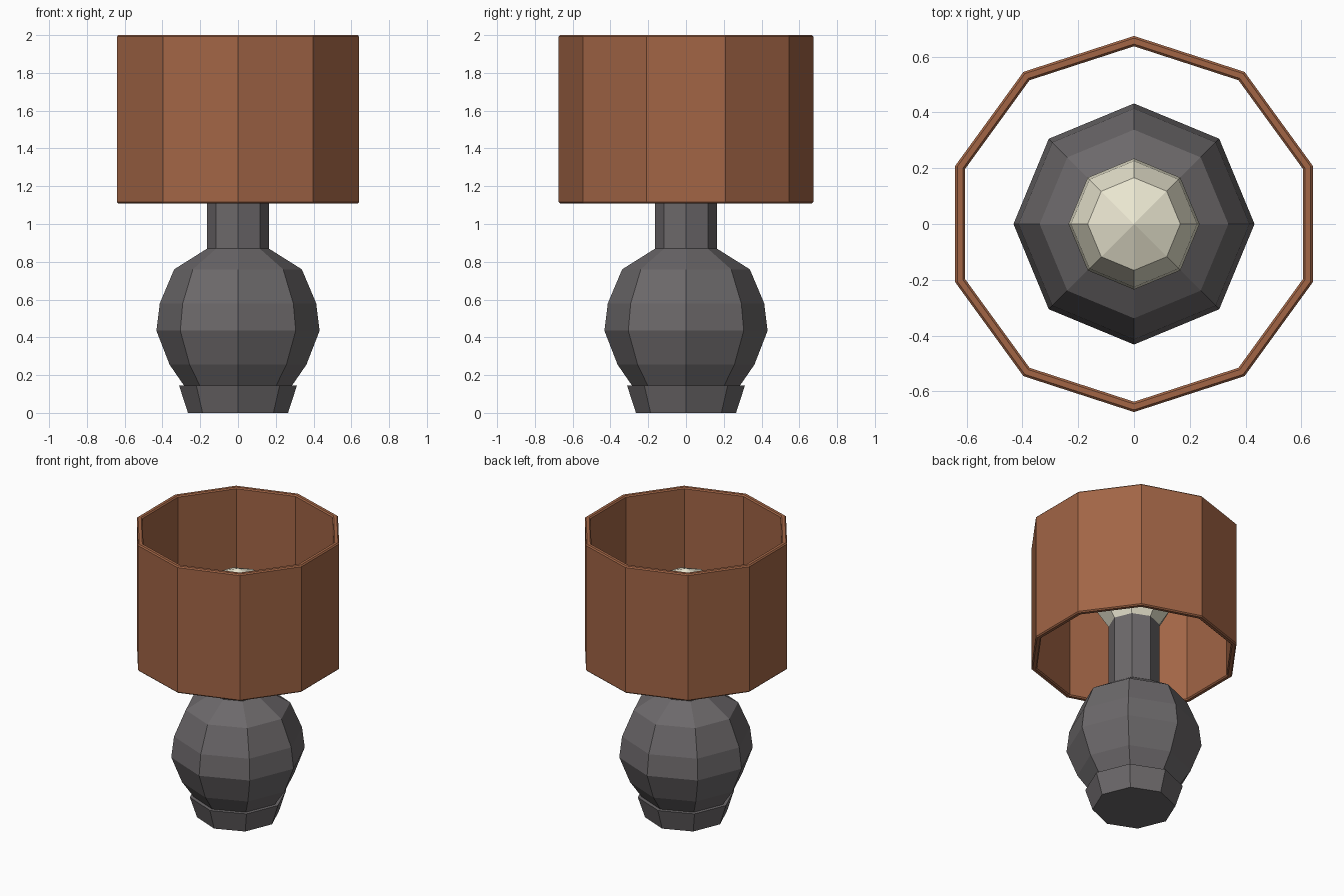
import bpy, bmesh
from math import cos, sin, tau

if "Cube" in bpy.data.objects:
    bpy.data.objects.remove(bpy.data.objects["Cube"])


def material(name, color):
    m = bpy.data.materials.new(name)
    m.diffuse_color = (*color, 1)
    m.use_nodes = True
    m.node_tree.nodes["Principled BSDF"].inputs["Base Color"].default_value = m.diffuse_color
    return m


def lathe(name, profile, sides, mat, phase=0.0, closed=False):
    """Revolve (radius, z) points around z; zero radius makes a pole."""
    bm = bmesh.new()
    rings = []
    for r, z in profile:
        if r == 0:
            rings.append([bm.verts.new((0, 0, z))] * sides)
        else:
            rings.append([bm.verts.new((r * cos(phase + tau * i / sides),
                                        r * sin(phase + tau * i / sides), z))
                          for i in range(sides)])
    pairs = list(zip(rings, rings[1:]))
    if closed:
        pairs.append((rings[-1], rings[0]))
    else:
        for ring in (rings[0], rings[-1]):
            if ring[0] is not ring[1]:
                bm.faces.new(ring)
    for a, b in pairs:
        for i in range(sides):
            j = (i + 1) % sides
            bm.faces.new(dict.fromkeys((a[i], a[j], b[j], b[i])))
    bmesh.ops.recalc_face_normals(bm, faces=bm.faces)
    mesh = bpy.data.meshes.new(name)
    bm.to_mesh(mesh)
    bm.free()
    mesh.materials.append(mat)
    ob = bpy.data.objects.new(name, mesh)
    bpy.context.collection.objects.link(ob)
    return ob


stone = material("stone", (0.15, 0.14, 0.145))
copper = material("copper", (0.36, 0.13, 0.06))
cream = material("cream", (0.82, 0.79, 0.63))

# Foot, round body and neck in one turned piece
lathe("lamp_base", [(0.265, 0), (0.312, 0.145), (0.286, 0.145), (0.362, 0.255),
                    (0.432, 0.435), (0.414, 0.58), (0.338, 0.76),
                    (0.163, 0.87), (0.163, 1.34)], 8, stone)

# Bulb sitting on the neck
lathe("bulb", [(0.163, 1.34), (0.235, 1.45), (0.226, 1.53),
               (0.166, 1.66), (0, 1.73)], 8, cream)

# Ten-sided open shade with chamfered rims
c, out, inn, lo, hi = 0.008, 0.674, 0.637, 1.108, 2.0
lathe("shade", [(out - c, lo), (out, lo + c), (out, hi - c), (out - c, hi),
                (inn + c, hi), (inn, hi - c), (inn, lo + c), (inn + c, lo)],
      10, copper, phase=tau / 4, closed=True)
